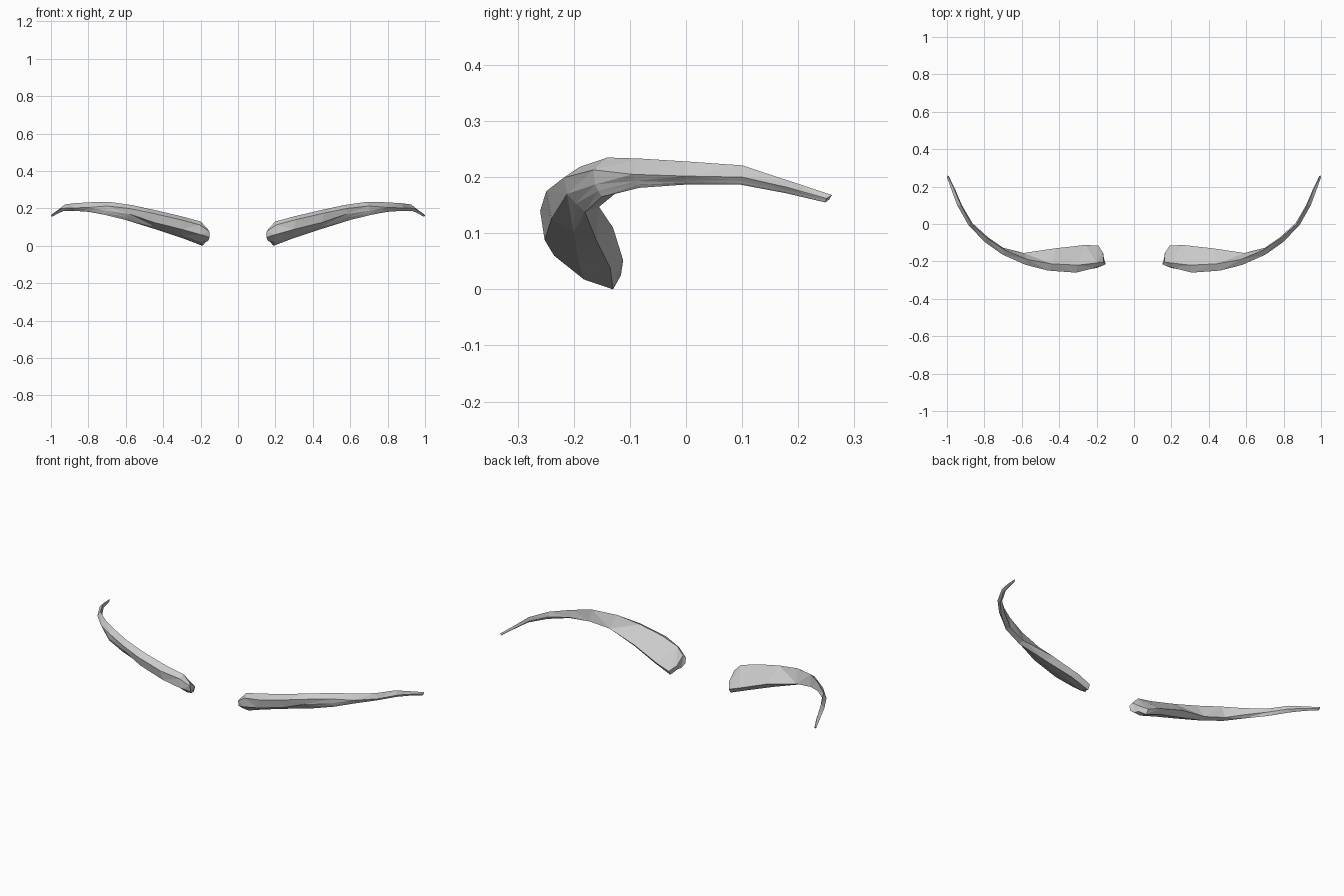
import bpy, bmesh
from mathutils import Vector

# Thick inner half: top, front, lower front, bottom, back ridge points
INNER = [
    ((.162, -.205, .090), (.152, -.216, .075), (.152, -.212, .045), (.168, -.165, .025), (.165, -.155, .050)),
    ((.20, -.208, .130), (.205, -.234, .112), (.20, -.235, .060), (.19, -.130, .000), (.19, -.116, .025)),
    ((.30, -.220, .157), (.31, -.260, .140), (.30, -.252, .088), (.29, -.135, .038), (.26, -.112, .052)),
    ((.44, -.213, .190), (.46, -.249, .175), (.45, -.240, .125), (.44, -.160, .088), (.42, -.130, .110)),
    ((.57, -.190, .218), (.58, -.218, .199), (.58, -.212, .170), (.60, -.180, .138), (.59, -.155, .147)),
    ((.69, -.140, .235), (.70, -.165, .213), (.705, -.162, .187), (.71, -.150, .165), (.70, -.127, .170)),
]
# Thin tail: top, front, bottom, back
TAIL = [
    ((.78, -.080, .233), (.80, -.095, .205), (.795, -.083, .181), (.782, -.070, .192)),
    ((.87, .000, .228), (.887, -.003, .202), (.875, .003, .187), (.864, .005, .203)),
    ((.925, .100, .221), (.945, .100, .200), (.932, .095, .187), (.920, .100, .200)),
    ((.961, .185, .193), (.975, .180, .182), (.965, .180, .171), (.956, .185, .180)),
]
TIP = ((.996, .260, .168), (1.0, .250, .162), (.995, .248, .155), (.990, .255, .160))


def ring(section, k):
    """Six-point ring, with a bulged point under the front (factor k)."""
    pts = [Vector(p) for p in section]
    if len(pts) == 4:
        pts.insert(2, (pts[1] + pts[2]) / 2)
    centre = sum(pts, Vector()) / 5
    under = centre + ((pts[2] + pts[3]) / 2 - centre) * k
    return pts[:3] + [under] + pts[3:]


def brow(name, side):
    bm = bmesh.new()
    rings = [[bm.verts.new((p.x * side, p.y, p.z))
              for p in ring(s, max(1.05, 1.45 - .1 * i))]
             for i, s in enumerate(INNER + TAIL + [TIP])]
    n = len(rings[0])
    for a, b in zip(rings, rings[1:]):
        for i in range(n):
            j = (i + 1) % n
            bm.faces.new((a[i], a[j], b[j], b[i]))
    # closed ends
    bm.faces.new(rings[0])
    bm.faces.new(rings[-1])
    bmesh.ops.triangulate(bm, faces=bm.faces[:])
    bmesh.ops.recalc_face_normals(bm, faces=bm.faces[:])
    mesh = bpy.data.meshes.new(name)
    bm.to_mesh(mesh)
    bm.free()
    obj = bpy.data.objects.new(name, mesh)
    bpy.context.collection.objects.link(obj)


# Mirrored pair of eyebrows
brow("eyebrow_right", 1)
brow("eyebrow_left", -1)
